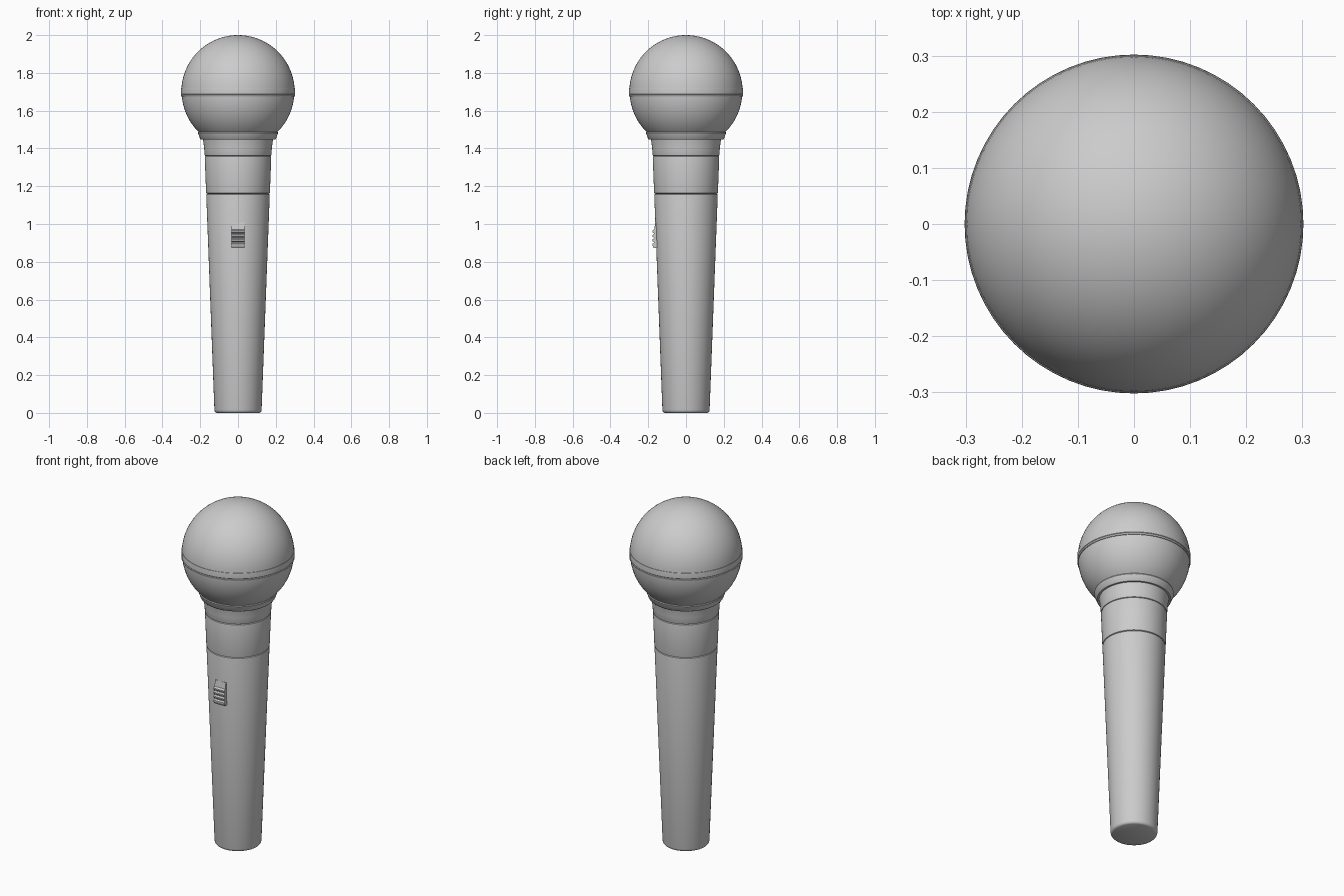
import bpy, bmesh, math

if "Cube" in bpy.data.objects:
    bpy.data.objects.remove(bpy.data.objects["Cube"])

SEGMENTS = 64


def finish(name, bm, smooth=True, angle=30):
    bmesh.ops.recalc_face_normals(bm, faces=bm.faces)
    mesh = bpy.data.meshes.new(name)
    bm.to_mesh(mesh)
    bm.free()
    ob = bpy.data.objects.new(name, mesh)
    bpy.context.collection.objects.link(ob)
    if smooth:
        bpy.ops.object.select_all(action='DESELECT')
        ob.select_set(True)
        bpy.context.view_layer.objects.active = ob
        bpy.ops.object.shade_smooth_by_angle(angle=math.radians(angle))
    return ob


def lathe(name, profile):
    """Revolve (radius, z) points around the z axis."""
    bm = bmesh.new()
    verts = [bm.verts.new((r, 0, z)) for r, z in profile]
    edges = [bm.edges.new(pair) for pair in zip(verts, verts[1:])]
    bmesh.ops.spin(bm, geom=verts + edges, cent=(0, 0, 0), axis=(0, 0, 1),
                   angle=math.tau, steps=SEGMENTS, use_duplicate=False)
    bmesh.ops.remove_doubles(bm, verts=bm.verts, dist=1e-5)
    return finish(name, bm)


def ball_arc(radius, centre, z0, z1, steps):
    """Points on a sphere outline between two heights."""
    a0, a1 = (math.asin(max(-1, min(1, (z - centre) / radius))) for z in (z0, z1))
    angles = [a0 + (a1 - a0) * i / steps for i in range(steps + 1)]
    return [(max(0, radius * math.cos(a)), centre + radius * math.sin(a)) for a in angles]


# Tapered handle with a rounded foot
lathe("handle", [(0, 0), (0.113, 0), (0.119, 0.003), (0.123, 0.008), (0.125, 0.016),
                 (0.168, 1.152), (0.167, 1.157), (0.162, 1.16)])

# Upper barrel and flared neck, separated by fine grooves
lathe("upper_barrel", [(0.162, 1.16), (0.168, 1.163), (0.169, 1.168),
                       (0.176, 1.352), (0.175, 1.357), (0.171, 1.36)])
lathe("neck", [(0.171, 1.36), (0.175, 1.362), (0.177, 1.367), (0.179, 1.40),
               (0.183, 1.43), (0.186, 1.448)])

# Collar under the grille
lathe("grille_collar", [(0.18, 1.447), (0.196, 1.447), (0.201, 1.452),
                        (0.212, 1.482), (0.210, 1.487), (0.203, 1.488)])

# Ball grille halves
lathe("lower_grille", ball_arc(0.298, 1.70, 1.485, 1.68, 14))
lathe("upper_grille", ball_arc(0.30, 1.70, 1.72, 2.0, 24))

# Band around the ball, with a groove
lathe("grille_band", [(0.296, 1.674), (0.300, 1.675), (0.302, 1.679), (0.302, 1.683),
                      (0.299, 1.685), (0.302, 1.688), (0.302, 1.714),
                      (0.301, 1.72), (0.297, 1.722)])

# Ribbed slide switch: side outline extruded across x
outline = [(-0.14, 0.874), (-0.14, 1.008), (-0.163, 1.008), (-0.168, 0.972)]
for i in range(4):
    z = 0.968 - i * 0.0235
    outline += [(-0.178, z - 0.003), (-0.178, z - 0.011),
                (-0.170, z - 0.017), (-0.170, z - 0.0205)]
outline[-2:] = [(-0.172, 0.874)]
bm = bmesh.new()
face = bm.faces.new([bm.verts.new((-0.035, y, z)) for y, z in outline])
side = bmesh.ops.extrude_face_region(bm, geom=[face])
bmesh.ops.translate(bm, vec=(0.07, 0, 0),
                    verts=[g for g in side["geom"] if isinstance(g, bmesh.types.BMVert)])
finish("slide_switch", bm, smooth=False)
